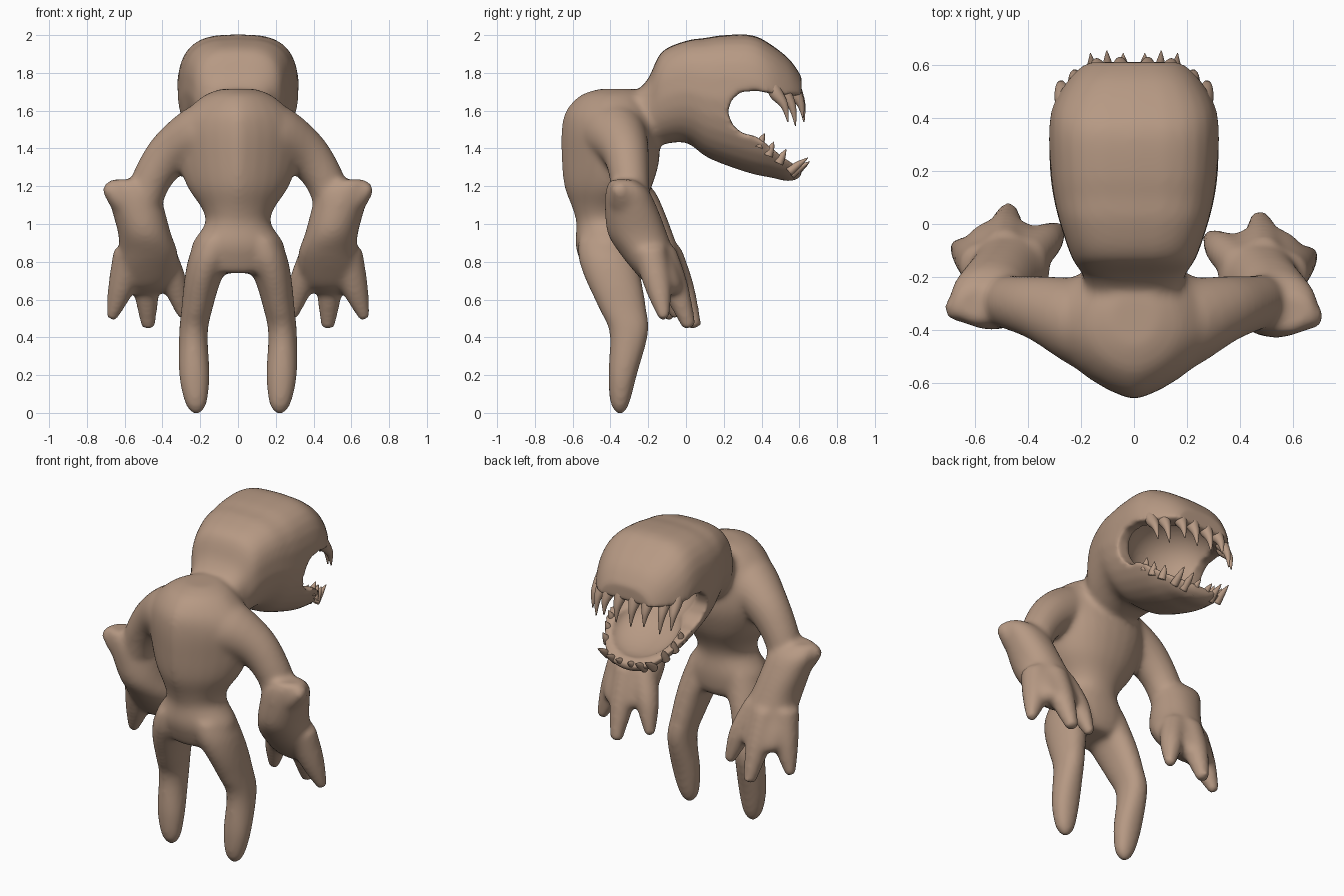
import bpy, bmesh, math
from mathutils import Vector

if "Cube" in bpy.data.objects:
    bpy.data.objects.remove(bpy.data.objects["Cube"])

N = 28
skin = bpy.data.materials.new("skin")
skin.diffuse_color = (0.47, 0.32, 0.23, 1)
skin.use_nodes = True
skin.node_tree.nodes["Principled BSDF"].inputs["Base Color"].default_value = skin.diffuse_color


def unit(n_top, n_low):
    """Superellipse outline, upper and lower half with their own exponent."""
    pts = []
    for i in range(N):
        a = 2 * math.pi * i / N
        c, s = math.cos(a), math.sin(a)
        e = 2 / (n_top if s >= 0 else n_low)
        pts.append((math.copysign(abs(c) ** e, c), math.copysign(abs(s) ** e, s)))
    return pts


def flat_ring(z, x0, x1, y0, y1, back=2.0):
    return [Vector(((x0 + x1) / 2 + u * (x1 - x0) / 2, (y0 + y1) / 2 + v * (y1 - y0) / 2, z))
            for u, v in unit(2.2, back)]


def head_ring(y, z0, z1, rx):
    return [Vector((u * rx * (1 if v > 0 else 1 + 0.12 * v), y, (z0 + z1) / 2 + v * (z1 - z0) / 2))
            for u, v in unit(3.1, 2.4)]


def loft(bm, rings, steps=4):
    """Skin rings with smooth interpolation and closed ends."""
    full = []
    for i in range(len(rings) - 1):
        a, b, c, d = rings[max(i - 1, 0)], rings[i], rings[i + 1], rings[min(i + 2, len(rings) - 1)]
        for k in range(steps):
            t = k / steps
            full.append([q + 0.5 * t * ((r - p) + t * ((2 * p - 5 * q + 4 * r - s) + t * (3 * (q - r) + s - p)))
                         for p, q, r, s in zip(a, b, c, d)])
    full.append(rings[-1])
    vs = [[bm.verts.new(p) for p in r] for r in full]
    faces = [bm.faces.new(vs[0]), bm.faces.new(vs[-1])]
    for a, b in zip(vs, vs[1:]):
        for i in range(N):
            j = (i + 1) % N
            faces.append(bm.faces.new((a[i], a[j], b[j], b[i])))
    bmesh.ops.recalc_face_normals(bm, faces=faces)


def tube(bm, path, steps=4):
    """Round limb through (x, y, z, radius) points."""
    pts = [Vector(p[:3]) for p in path]
    rings = []
    for i, p in enumerate(pts):
        t = (pts[min(i + 1, len(pts) - 1)] - pts[max(i - 1, 0)]).normalized()
        u = t.cross(Vector((0, 1, 0))).normalized()
        v = t.cross(u)
        rings.append([p + path[i][3] * (u * a + v * b) for a, b in unit(2, 2)])
    loft(bm, rings, steps)


def finish(bm, name):
    me = bpy.data.meshes.new(name)
    bm.to_mesh(me)
    bm.free()
    ob = bpy.data.objects.new(name, me)
    bpy.context.collection.objects.link(ob)
    me.materials.append(skin)
    me.polygons.foreach_set("use_smooth", [True] * len(me.polygons))
    return ob


bm = bmesh.new()
# torso with keeled back
loft(bm, [flat_ring(z, -w, w, y0, y1, k) for z, w, y0, y1, k in [
    (.74, .19, -.53, -.29, 2), (.79, .235, -.555, -.26, 2), (.89, .245, -.585, -.25, 2),
    (1.0, .175, -.58, -.26, 2), (1.08, .19, -.60, -.24, 1.8), (1.2, .27, -.645, -.18, 1.5),
    (1.35, .32, -.66, -.14, 1.4), (1.5, .33, -.66, -.15, 1.4), (1.6, .27, -.635, -.18, 1.5),
    (1.68, .18, -.56, -.22, 1.7), (1.715, .09, -.46, -.26, 2)]])
# neck and head
loft(bm, [head_ring(*r) for r in [
    (-.36, 1.4, 1.66, .16), (-.28, 1.38, 1.69, .18), (-.2, 1.4, 1.77, .19), (-.13, 1.42, 1.91, .235),
    (0, 1.43, 1.97, .28), (.1, 1.36, 1.985, .305), (.2, 1.315, 2.0, .318), (.35, 1.265, 2.0, .325),
    (.45, 1.245, 1.95, .31), (.55, 1.225, 1.87, .255), (.612, 1.25, 1.78, .2)]])
for m in (1, -1):
    # leg
    loft(bm, [flat_ring(z, m * a, m * b, y0, y1) for z, a, b, y0, y1 in [
        (-.006, .20, .24, -.365, -.33), (.05, .165, .28, -.40, -.30), (.2, .15, .312, -.412, -.26),
        (.42, .16, .312, -.405, -.2), (.55, .135, .30, -.46, -.21), (.7, .09, .285, -.53, -.235),
        (.82, .03, .262, -.57, -.26), (.92, .02, .22, -.57, -.28)]])
    # upper arm
    tube(bm, [(m * x, y, z, r) for x, y, z, r in [
        (.02, -.4, 1.45, .22), (.2, -.37, 1.465, .17), (.35, -.32, 1.38, .125),
        (.45, -.3, 1.25, .105), (.5, -.29, 1.12, .1)]])
    f = 0 if m > 0 else .03  # left forearm hangs a little further forward
    # forearm
    loft(bm, [flat_ring(z, m * a, m * b, y0 + f, y1 + f) for z, a, b, y0, y1 in [
        (1.235, .50, .675, -.40, -.27), (1.18, .42, .695, -.425, -.2), (1.08, .39, .67, -.43, -.15),
        (.95, .355, .635, -.415, -.1), (.85, .32, .63, -.355, -.065), (.75, .32, .645, -.275, -.03),
        (.67, .35, .63, -.2, -.01), (.63, .42, .58, -.13, -.03)]])
    # elbow point
    tube(bm, [(m * .5, -.3 + f, 1.10, .12), (m * .61, -.33 + f, 1.14, .09),
              (m * .705, -.36 + f, 1.20, .03)])
    # fingers
    for path in ([(.57, -.19, .85, .09), (.62, -.145, .66, .07), (.672, -.115, .495, .028)],
                 [(.49, -.13, .85, .08), (.485, -.055, .66, .07), (.475, .02, .45, .036)],
                 [(.41, -.16, .85, .08), (.335, -.095, .68, .067), (.285, -.05, .505, .03)]):
        tube(bm, [(m * x, y + f, z, r) for x, y, z, r in path])
body = finish(bm, "creature_body")

# mouth cutters: side opening, palate hollow, jaw hollow
side = [(.22, 1.59), (.24, 1.655), (.29, 1.7), (.38, 1.705), (.5, 1.68), (.56, 1.68), (.8, 1.68),
        (.8, 1.295), (.6, 1.295), (.5, 1.365), (.42, 1.43), (.37, 1.465), (.3, 1.48), (.25, 1.52)]
bm = bmesh.new()
face = bm.faces.new([bm.verts.new((-.5, y, z)) for y, z in side])
ext = bmesh.ops.extrude_face_region(bm, geom=[face])
bmesh.ops.translate(bm, vec=(1, 0, 0), verts=[v for v in ext["geom"] if isinstance(v, bmesh.types.BMVert)])
bmesh.ops.recalc_face_normals(bm, faces=bm.faces)
cutters = [finish(bm, "mouth_cutter")]
for loc, size, tilt in (((0, .32, 1.66), (.255, .23, .21), 0), ((0, .40, 1.44), (.21, .22, .09), -.5)):
    bpy.ops.mesh.primitive_uv_sphere_add(segments=32, ring_count=20, location=loc, rotation=(tilt, 0, 0))
    ob = bpy.context.object
    ob.scale = size
    cutters.append(ob)


def remesh(size):
    md = body.modifiers.new("remesh", 'REMESH')
    md.mode = 'VOXEL'
    md.voxel_size = size
    md.use_smooth_shade = True


# fuse parts, carve mouth, soften
remesh(.016)
for c in cutters:
    c.hide_render = True
    md = body.modifiers.new("carve", 'BOOLEAN')
    md.operation = 'DIFFERENCE'
    md.solver = 'EXACT'
    md.object = c
remesh(.013)
sm = body.modifiers.new("soften", 'SMOOTH')
sm.factor = .5
sm.iterations = 10
bpy.context.view_layer.update()
done = bpy.data.meshes.new_from_object(body.evaluated_get(bpy.context.evaluated_depsgraph_get()))
body.modifiers.clear()
body.data = done
done.materials.clear()
done.materials.append(skin)
done.polygons.foreach_set("use_smooth", [True] * len(done.polygons))
for c in cutters:
    bpy.data.objects.remove(c)

# upper fangs: base x, y, length, forward lean
bm = bmesh.new()
for x, y, ln, lean in ((.265, .45, .14, .09), (.215, .50, .16, .08), (.135, .56, .12, .06), (.05, .565, .14, .06)):
    for m in (1, -1):
        tube(bm, [(m * x * .98, y, 1.75, .03), (m * x, y + lean * .3, 1.69, .036),
                  (m * x * 1.04, y + lean * .8, 1.68 - ln * .4, .02), (m * x * 1.03, y + lean, 1.68 - ln, .003)])
finish(bm, "upper_teeth")

# lower teeth: base x, y, z, height, forward lean
bm = bmesh.new()
for x, y, z, h, lean in ((.245, .385, 1.43, .05, .03), (.23, .435, 1.385, .05, .03), (.205, .49, 1.345, .05, .04),
                         (.16, .545, 1.3, .05, .1), (.10, .555, 1.285, .045, .1), (.04, .56, 1.28, .035, .085)):
    for m in (1, -1):
        tube(bm, [(m * x, y, z - .025, .024), (m * x, y + lean * .5, z + h * .3, .018),
                  (m * x * 1.03, y + lean, z + h, .002)])
finish(bm, "lower_teeth")
